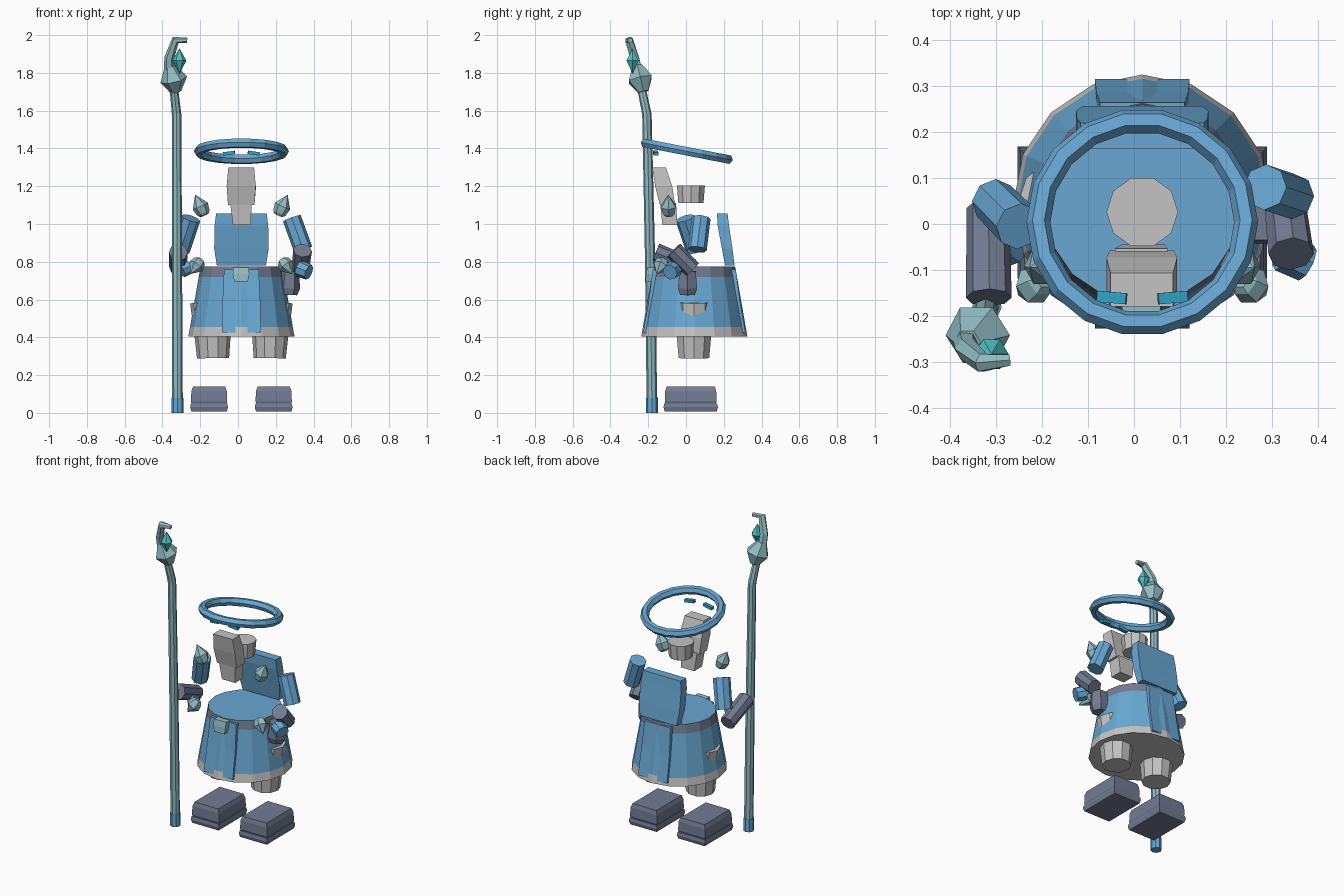
import bpy, bmesh
from math import sin, cos, tau, radians
from mathutils import Vector, Matrix

cube = bpy.data.objects.get("Cube")
if cube:
    bpy.data.objects.remove(cube, do_unlink=True)


def material(name, rgb):
    m = bpy.data.materials.new(name)
    m.use_nodes = True
    m.diffuse_color = (*rgb, 1)
    m.node_tree.nodes["Principled BSDF"].inputs["Base Color"].default_value = (*rgb, 1)
    return m


BLUE = material("sky blue", (0.14, 0.39, 0.65))
GREY = material("light grey", (0.55, 0.55, 0.55))
SLATE = material("slate", (0.17, 0.20, 0.29))
TEAL = material("pale teal", (0.29, 0.51, 0.55))
GEM = material("bright teal", (0.08, 0.55, 0.55))
EYE = material("glowing cyan", (0.03, 0.38, 0.55))


def loft(name, rings, *mats, rule=None):
    """Skin a list of point rings, cap both ends, colour faces by rule."""
    bm = bmesh.new()
    loops = [[bm.verts.new(p) for p in ring] for ring in rings]
    n = len(loops[0])
    for a, b in zip(loops, loops[1:]):
        for i in range(n):
            j = (i + 1) % n
            bm.faces.new((a[i], a[j], b[j], b[i]))
    bm.faces.new(loops[0])
    bm.faces.new(loops[-1])
    bmesh.ops.remove_doubles(bm, verts=bm.verts, dist=0.0001)
    bmesh.ops.recalc_face_normals(bm, faces=bm.faces)
    if rule:
        for f in bm.faces:
            f.material_index = rule(f)
    mesh = bpy.data.meshes.new(name)
    bm.to_mesh(mesh)
    bm.free()
    for m in mats:
        mesh.materials.append(m)
    obj = bpy.data.objects.new(name, mesh)
    bpy.context.collection.objects.link(obj)
    return obj


def tube(name, path, radii, sides, *mats, rule=None):
    """Many-sided tube along a path with a radius per point."""
    pts = [Vector(p) for p in path]
    rings = []
    for i, p in enumerate(pts):
        t = (pts[min(i + 1, len(pts) - 1)] - pts[max(i - 1, 0)]).normalized()
        u = Vector((0, 1, 0)).cross(t).normalized()
        v = t.cross(u)
        rings.append([p + radii[i] * (u * cos(tau * k / sides) + v * sin(tau * k / sides))
                      for k in range(sides)])
    return loft(name, rings, *mats, rule=rule)


def rect(x, y, z, hx, hy):
    return [Vector((x + a * hx, y + b * hy, z)) for a, b in ((-1, -1), (1, -1), (1, 1), (-1, 1))]


def crystal(name, base, tip, r):
    a, b = Vector(base), Vector(tip)
    tube(name, (a, a.lerp(b, 0.12), a.lerp(b, 0.45), b), (r * 0.5, r * 0.8, r, 0), 6, TEAL)


CX, CY = 0.018, 0.044


# Skirt: belt on top, blue cloth, pale hem
def skirt_colour(f):
    z = f.calc_center_median().z
    if z > 0.77:
        return 0
    return 2 if z > 0.72 else (0 if z > 0.455 else 1)


tube("skirt", [(CX, CY, z) for z in (0.405, 0.455, 0.72, 0.775)],
     (0.281, 0.272, 0.226, 0.216), 16, BLUE, GREY, SLATE, rule=skirt_colour)

# Flat cloth panels on the front and back
for name, s in (("front_panel", -1), ("back_panel", 1)):
    loft(name, [rect(CX, CY + s * 0.251, 0.425, 0.103, 0.02),
                rect(CX, CY + s * 0.222, 0.59, 0.1, 0.02),
                rect(CX, CY + s * 0.200, 0.76, 0.092, 0.02)], BLUE)
loft("belt_buckle", [rect(0.016, -0.185, 0.695, 0.036, 0.03),
                     rect(0.016, -0.182, 0.735, 0.044, 0.03),
                     rect(0.016, -0.175, 0.77, 0.042, 0.03)], TEAL)

# Back slab of the torso
loft("back_plate", [rect(CX, 0.232, 0.78, 0.13, 0.025), rect(CX, 0.218, 0.87, 0.144, 0.028),
                    rect(CX, 0.198, 0.99, 0.142, 0.03), rect(CX, 0.192, 1.055, 0.134, 0.028)], BLUE)

# Head: neck disc, face block and beard
tube("head_core", [(CX, 0.026, 1.11), (CX, 0.026, 1.205)], (0.07, 0.078), 10, GREY)
loft("face_block", [rect(0.017, -0.098, 1.1, 0.07, 0.04), rect(0.017, -0.118, 1.2, 0.077, 0.045),
                    rect(0.017, -0.143, 1.3, 0.068, 0.036)], GREY)
loft("beard", [rect(0.02, -0.085, 0.995, 0.047, 0.04), rect(0.016, -0.095, 1.11, 0.057, 0.042)], GREY)

# Tilted hoop and floating eyes
bpy.ops.mesh.primitive_torus_add(location=(CX, 0.004, 1.385), rotation=(radians(-11), 0, 0),
                                 major_segments=18, minor_segments=6,
                                 major_radius=0.226, minor_radius=0.026)
hoop = bpy.context.object
hoop.name = "hoop"
hoop.data.materials.append(BLUE)
for name, s in (("right_eye", -1), ("left_eye", 1)):
    eye = loft(name, [rect(0, 0, -0.009, 0.032, 0.012), rect(0, 0, 0.009, 0.032, 0.012)], EYE)
    eye.matrix_world = (Matrix.Translation((CX + s * 0.066, -0.16, 1.375))
                        @ Matrix.Rotation(radians(s * 8), 4, 'Y')
                        @ Matrix.Rotation(radians(s * 5), 4, 'Z'))

# Legs, boots and crystals, one of each per side
for side, s in (("right", -1), ("left", 1)):
    def at(x, y, z):
        return (CX + s * x, y, z)
    tube(side + "_leg", [at(0.15, 0.042, 0.29), at(0.152, 0.042, 0.4), at(0.172, 0.042, 0.59)],
         (0.085, 0.095, 0.1), 10, GREY)
    fx = CX + s * 0.171
    loft(side + "_sole", [rect(fx, 0.025, 0.008, 0.094, 0.138), rect(fx, 0.025, 0.03, 0.1, 0.144),
                          rect(fx, 0.025, 0.05, 0.096, 0.14)], SLATE)
    loft(side + "_boot", [rect(fx, 0.025, 0.045, 0.09, 0.132), rect(fx, 0.025, 0.06, 0.096, 0.137),
                          rect(fx, 0.025, 0.115, 0.094, 0.135), rect(fx, 0.025, 0.14, 0.085, 0.128)], SLATE)
    crystal(side + "_shoulder_crystal", at(0.195, -0.09, 1.045), at(0.245, -0.095, 1.155), 0.044)
    crystal(side + "_hip_crystal", at(0.215, -0.12, 0.81), at(0.27, -0.155, 0.735), 0.043)

# Left arm with cuff and pouch
tube("left_upper_arm", [(0.285, 0.08, 1.03), (0.345, 0.06, 0.865)], (0.05, 0.05), 8, BLUE)
tube("left_forearm", [(0.33, 0.035, 0.76), (0.342, -0.065, 0.86)], (0.046, 0.05), 8, SLATE)
tube("left_cuff", [(0.325, -0.06, 0.765), (0.375, -0.085, 0.745)], (0.045, 0.042), 8, BLUE)
tube("hip_pouch", [(0.268, 0.008, 0.625), (0.27, 0.008, 0.66), (0.275, 0.008, 0.75)],
     (0.045, 0.058, 0.05), 6, SLATE)

# Right arm holding the staff
tube("right_upper_arm", [(-0.25, -0.005, 1.03), (-0.305, 0.05, 0.86)], (0.052, 0.05), 8, BLUE)
tube("right_forearm", [(-0.318, 0.035, 0.77), (-0.316, -0.16, 0.85)], (0.046, 0.05), 8, SLATE)
tube("right_cuff", [(-0.26, -0.045, 0.775), (-0.3, -0.06, 0.755)], (0.04, 0.04), 8, BLUE)

# Staff: shaft, foot cap, knot, hook and floating gem
tube("staff_shaft", [(-0.32, -0.18, 0.01), (-0.323, -0.19, 0.8), (-0.325, -0.207, 1.58), (-0.342, -0.24, 1.74)],
     (0.028, 0.027, 0.025, 0.022), 8, TEAL)
tube("staff_foot", [(-0.32, -0.18, 0), (-0.32, -0.181, 0.08)], (0.032, 0.032), 8, BLUE)
tube("staff_knot", [(-0.33, -0.225, 1.7), (-0.34, -0.242, 1.765), (-0.362, -0.258, 1.835)],
     (0.03, 0.072, 0.03), 6, TEAL)
tube("staff_hook", [(-0.365, -0.255, 1.81), (-0.364, -0.272, 1.88), (-0.33, -0.302, 1.975), (-0.27, -0.296, 1.972)],
     (0.028, 0.026, 0.022, 0.014), 6, TEAL)
tube("staff_gem", [(-0.31, -0.283, 1.795), (-0.31, -0.283, 1.865), (-0.31, -0.283, 1.93)],
     (0, 0.037, 0), 6, GEM)
